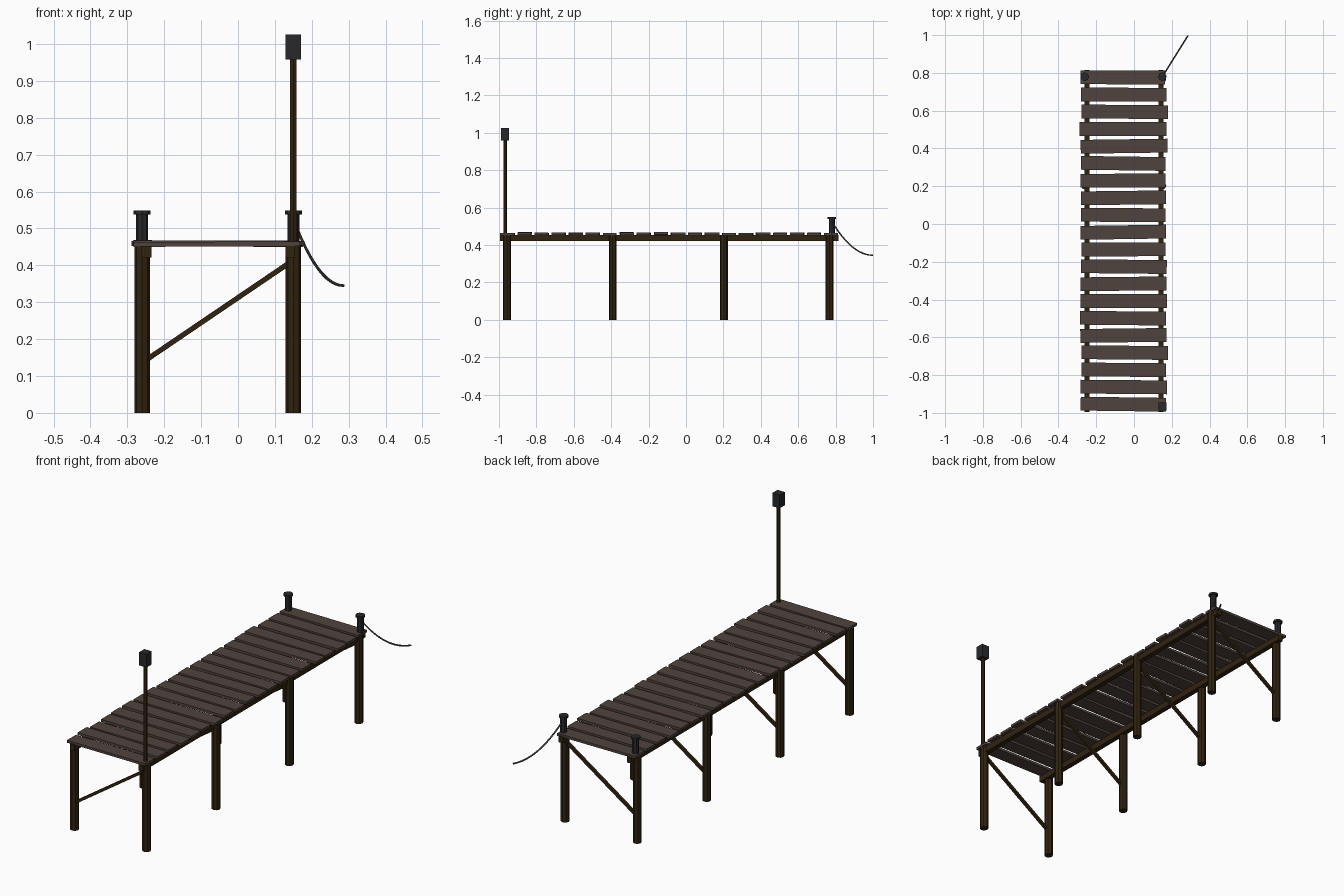
import bpy, math, random
from mathutils import Vector

if "Cube" in bpy.data.objects:
    bpy.data.objects.remove(bpy.data.objects["Cube"])

random.seed(4)


def mat(name, r, g, b):
    m = bpy.data.materials.new(name)
    m.diffuse_color = (r, g, b, 1)
    m.use_nodes = True
    m.node_tree.nodes["Principled BSDF"].inputs["Base Color"].default_value = m.diffuse_color
    return m


PLANK = mat("weathered plank", 0.078, 0.057, 0.047)
TIMBER = mat("dark timber", 0.030, 0.017, 0.005)
IRON = mat("black iron", 0.021, 0.022, 0.025)
ROPE = mat("grey rope", 0.085, 0.080, 0.075)


def finish(ob, name, m):
    ob.name = name
    ob.data.materials.append(m)
    return ob


def box(name, loc, size, m, rot=(0, 0, 0)):
    bpy.ops.mesh.primitive_cube_add(size=1, location=loc, rotation=rot)
    ob = bpy.context.object
    ob.scale = size
    return finish(ob, name, m)


def rod(name, a, b, r, sides, m):
    a, b = Vector(a), Vector(b)
    d = b - a
    bpy.ops.mesh.primitive_cylinder_add(vertices=sides, radius=r, depth=d.length,
                                        location=(a + b) / 2)
    ob = bpy.context.object
    ob.rotation_euler = d.to_track_quat('Z', 'Y').to_euler()
    return finish(ob, name, m)


XL, XR = -0.26, 0.15

# piles and diagonal braces, one pair per bent
for y in (-0.957, -0.392, 0.203, 0.768):
    for x in (XL, XR):
        rod("pile", (x, y, 0), (x, y, 0.452), 0.021, 8, TIMBER)
    brace = box("brace", ((XL + XR) / 2, y, 0.275), (0.49, 0.014, 0.014), TIMBER,
                (0, -math.atan2(0.278, 0.41), 0))

# long stringers under the deck
for x in (-0.248, 0.142):
    box("stringer", (x, -0.09, 0.437), (0.026, 1.81, 0.032), TIMBER)

# uneven deck planks
for i in range(20):
    y = -0.954 + i * 1.73 / 19
    u = random.uniform
    box("deck_plank", (-0.054 + u(-.005, .005), y, 0.459 + u(-.002, .002)),
        (0.453 + u(-.008, .008), 0.073, 0.013), PLANK,
        (0, u(-.006, .006), u(-.015, .015)))

# mooring bollards with caps
for x in (XL, XR):
    rod("bollard", (x, 0.78, 0.455), (x, 0.78, 0.542), 0.0165, 8, IRON)
    rod("bollard_cap", (x, 0.78, 0.538), (x, 0.78, 0.549), 0.023, 8, IRON)

# lamp post and lantern
rod("lamp_post", (XR, -0.967, 0.44), (XR, -0.967, 0.965), 0.010, 6, TIMBER)
box("lantern", (XR, -0.967, 0.992), (0.042, 0.042, 0.068), IRON)

# sagging mooring rope
cu = bpy.data.curves.new("mooring_rope", 'CURVE')
cu.dimensions = '3D'
cu.bevel_depth = 0.004
cu.bevel_resolution = 1
cu.use_fill_caps = True
sp = cu.splines.new('POLY')
N = 12
sp.points.add(N)
for i, p in enumerate(sp.points):
    t = i / N
    p.co = (XR + 0.136 * t, 0.78 + 0.218 * t, 0.345 + 0.18 * (1 - t) ** 2, 1)
rope = bpy.data.objects.new("mooring_rope", cu)
bpy.context.collection.objects.link(rope)
cu.materials.append(ROPE)
